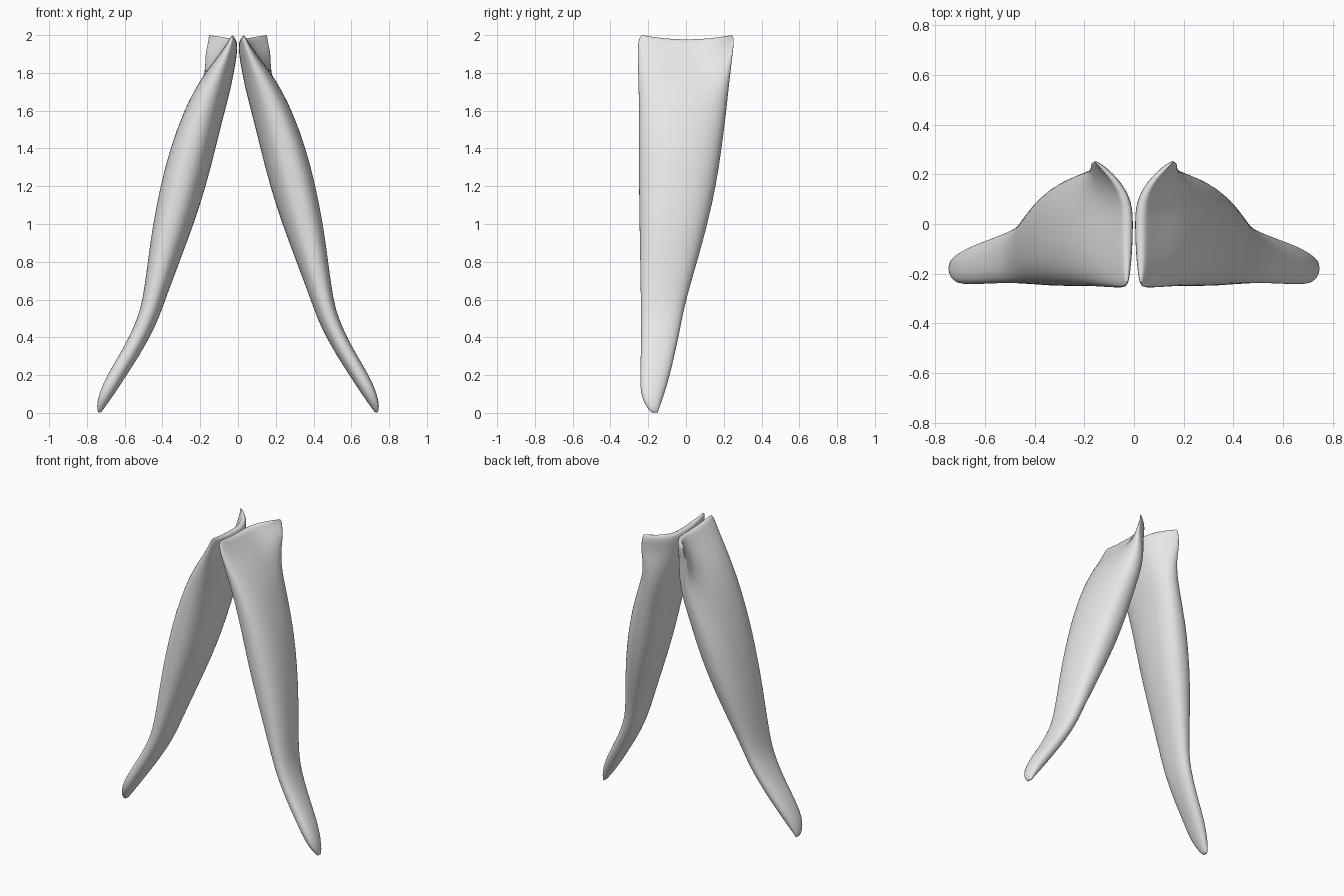
import bpy
import bmesh
import math

cube = bpy.data.objects.get("Cube")
if cube:
    bpy.data.objects.remove(cube, do_unlink=True)

grey = bpy.data.materials.new("plain grey")
grey.use_nodes = True
grey.diffuse_color = (0.8, 0.8, 0.8, 1)
grey.node_tree.nodes["Principled BSDF"].inputs["Base Color"].default_value = (0.8, 0.8, 0.8, 1)

# Blade sections: height, inner x, outer x, front y, back y, outward flare of the rear edge
SECTIONS = [
    (0.0, .725, .742, -.18, -.15, 0),
    (0.03, .705, .748, -.21, -.14, 0),
    (0.1, .655, .738, -.243, -.115, 0),
    (0.2, .59, .692, -.243, -.085, 0),
    (0.3, .525, .632, -.24, -.062, 0),
    (0.4, .468, .577, -.238, -.04, 0),
    (0.5, .42, .532, -.238, -.02, 0),
    (0.6, .385, .503, -.24, .0, 0),
    (0.8, .31, .477, -.243, .06, 0),
    (1.0, .235, .45, -.247, .115, 0),
    (1.2, .17, .41, -.25, .16, 0),
    (1.4, .12, .36, -.25, .19, 0),
    (1.6, .07, .285, -.25, .215, 0),
    (1.7, .043, .235, -.252, .225, .02),
    (1.8, .022, .175, -.255, .237, .06),
    (1.88, .008, .115, -.257, .246, .115),
    (1.94, .003, .075, -.257, .255, .125),
    (1.975, .005, .052, -.25, .255, .13),
    (1.99, .014, .04, -.235, .245, .13),
]
SIDES = 28


def power(v, p):
    return math.copysign(abs(v) ** p, v)


def section_ring(bm, section, sign):
    """One closed, flattened oval of the blade."""
    z, inner, outer, front, back, flare = section
    half_x, half_y = (outer - inner) / 2, (back - front) / 2
    shear = 0.12 * half_x
    ring = []
    for i in range(SIDES):
        a = 2 * math.pi * i / SIDES
        u = power(math.sin(a), 0.9)
        x = (inner + outer) / 2 + half_x * power(math.cos(a), 0.85) - shear * u
        x += flare * (max(0, u - 0.15) / 0.85) ** 2
        # The top rim dips slightly between its two corners
        dip = 0.025 * (1 - u * u) * max(0, (z - 1.8) / 0.2)
        lift = 0.012 * max(0, (z - 1.8) / 0.2)
        y = (front + back) / 2 + half_y * u
        ring.append(bm.verts.new((sign * max(x, 0.002), y, z - dip + lift)))
    return ring


def make_leg(name, sign):
    bm = bmesh.new()
    rings = [section_ring(bm, s, sign) for s in SECTIONS]
    for low, high in zip(rings, rings[1:]):
        for i in range(SIDES):
            j = (i + 1) % SIDES
            bm.faces.new((low[i], low[j], high[j], high[i]))
    # Close each end with strips between the inner and outer sides
    half = SIDES // 2
    start = SIDES // 4
    for ring in (rings[0], rings[-1]):
        r = ring[start:] + ring[:start]
        bm.faces.new((r[0], r[1], r[-1]))
        for i in range(1, half - 1):
            bm.faces.new((r[i], r[i + 1], r[-i - 1], r[-i]))
        bm.faces.new((r[half - 1], r[half], r[half + 1]))
    bmesh.ops.recalc_face_normals(bm, faces=bm.faces)
    for f in bm.faces:
        f.smooth = True
    mesh = bpy.data.meshes.new(name)
    bm.to_mesh(mesh)
    bm.free()
    mesh.materials.append(grey)
    leg = bpy.data.objects.new(name, mesh)
    bpy.context.collection.objects.link(leg)
    smooth = leg.modifiers.new("rounding", "SUBSURF")
    smooth.levels = smooth.render_levels = 1


make_leg("left_leg", 1)
make_leg("right_leg", -1)
